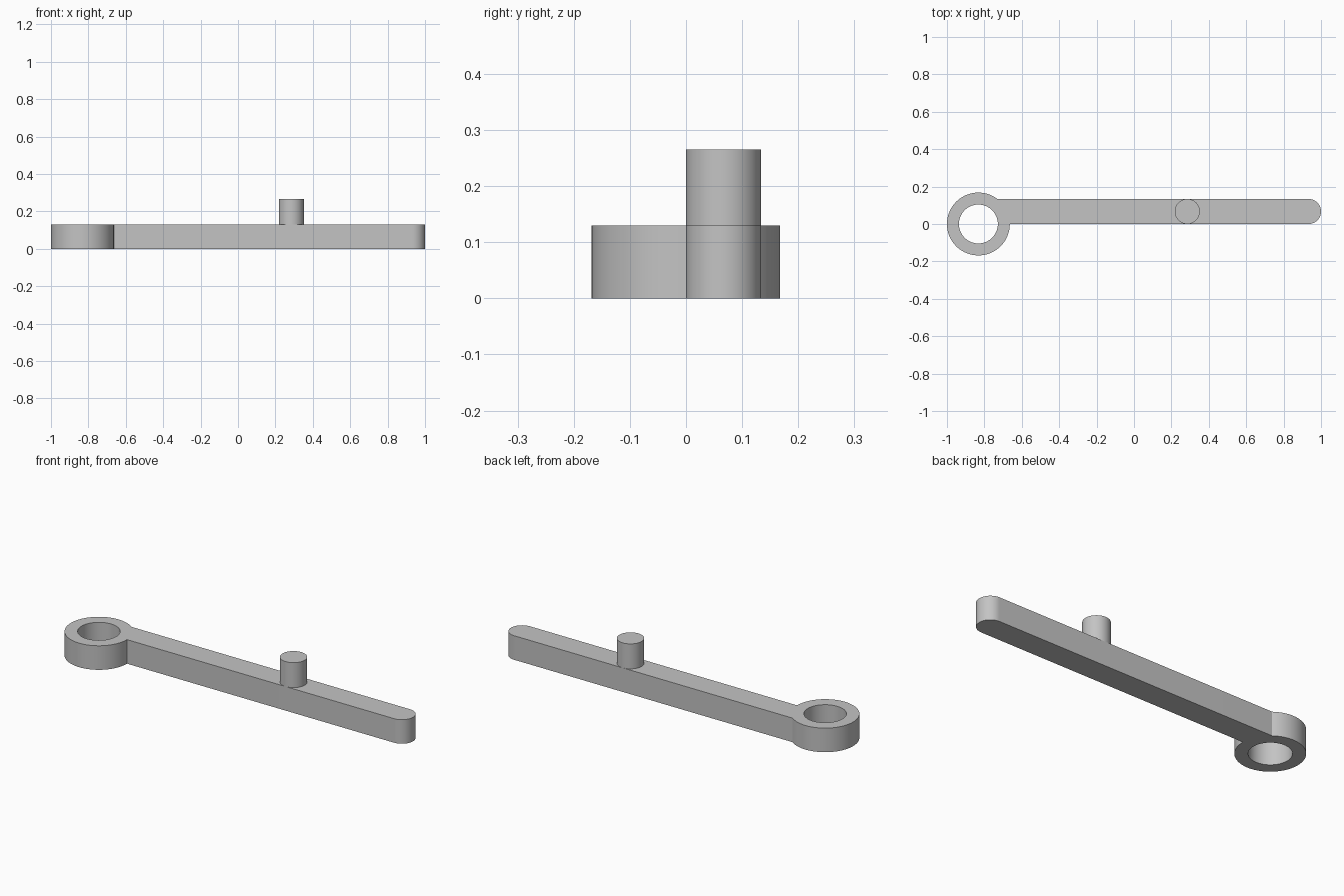
import bpy, bmesh
from math import asin, cos, sin, pi, radians, tau
from mathutils import Vector

cube = bpy.data.objects.get("Cube")
if cube:
    bpy.data.objects.remove(cube, do_unlink=True)

RING_X, RING_R, HOLE_R = -0.832, 0.168, 0.104
ARM_W, THICK, PIN_X, PIN_TOP = 0.134, 0.13, 0.285, 0.265
TIP_R = ARM_W / 2

grey = bpy.data.materials.new("plain_grey")
grey.use_nodes = True
colour = (0.55, 0.55, 0.55, 1)
grey.diffuse_color = colour
grey.node_tree.nodes["Principled BSDF"].inputs["Base Color"].default_value = colour


def arc(x, y, r, start, end, steps):
    """Points along an arc, both ends included."""
    angles = [start + (end - start) * i / steps for i in range(steps + 1)]
    return [(x + r * cos(a), y + r * sin(a)) for a in angles]


def prism(name, loops, z0, z1):
    """Fill closed outlines (inner ones are holes) and extrude them upwards."""
    bm = bmesh.new()
    edges = []
    for loop in loops:
        verts = [bm.verts.new((x, y, z0)) for x, y in loop]
        edges += [bm.edges.new((v, verts[i - 1])) for i, v in enumerate(verts)]
    bmesh.ops.triangle_fill(bm, edges=edges, use_beauty=True, normal=(0, 0, 1))
    top = bmesh.ops.extrude_face_region(bm, geom=bm.faces[:])["geom"]
    bmesh.ops.translate(bm, vec=Vector((0, 0, z1 - z0)),
                        verts=[g for g in top if isinstance(g, bmesh.types.BMVert)])
    bmesh.ops.recalc_face_normals(bm, faces=bm.faces[:])
    mesh = bpy.data.meshes.new(name)
    bm.to_mesh(mesh)
    bm.free()
    mesh.materials.append(grey)
    obj = bpy.data.objects.new(name, mesh)
    bpy.context.collection.objects.link(obj)
    bpy.ops.object.select_all(action="DESELECT")
    obj.select_set(True)
    bpy.context.view_layer.objects.active = obj
    bpy.ops.object.shade_smooth_by_angle(angle=radians(30))
    return obj


# Lever: ring eye flowing into an offset arm with a rounded tip
eye = arc(RING_X, 0, RING_R, asin(ARM_W / RING_R), tau, 72)
tip = arc(1 - TIP_R, TIP_R, TIP_R, -pi / 2, pi / 2, 32)
hole = arc(RING_X, 0, HOLE_R, 0, tau, 64)[:-1]
prism("lever_arm", [eye + tip, hole], 0, THICK)

# Pin standing on the arm
prism("pin", [arc(PIN_X, TIP_R, TIP_R, 0, tau, 64)[:-1]], THICK, PIN_TOP)
